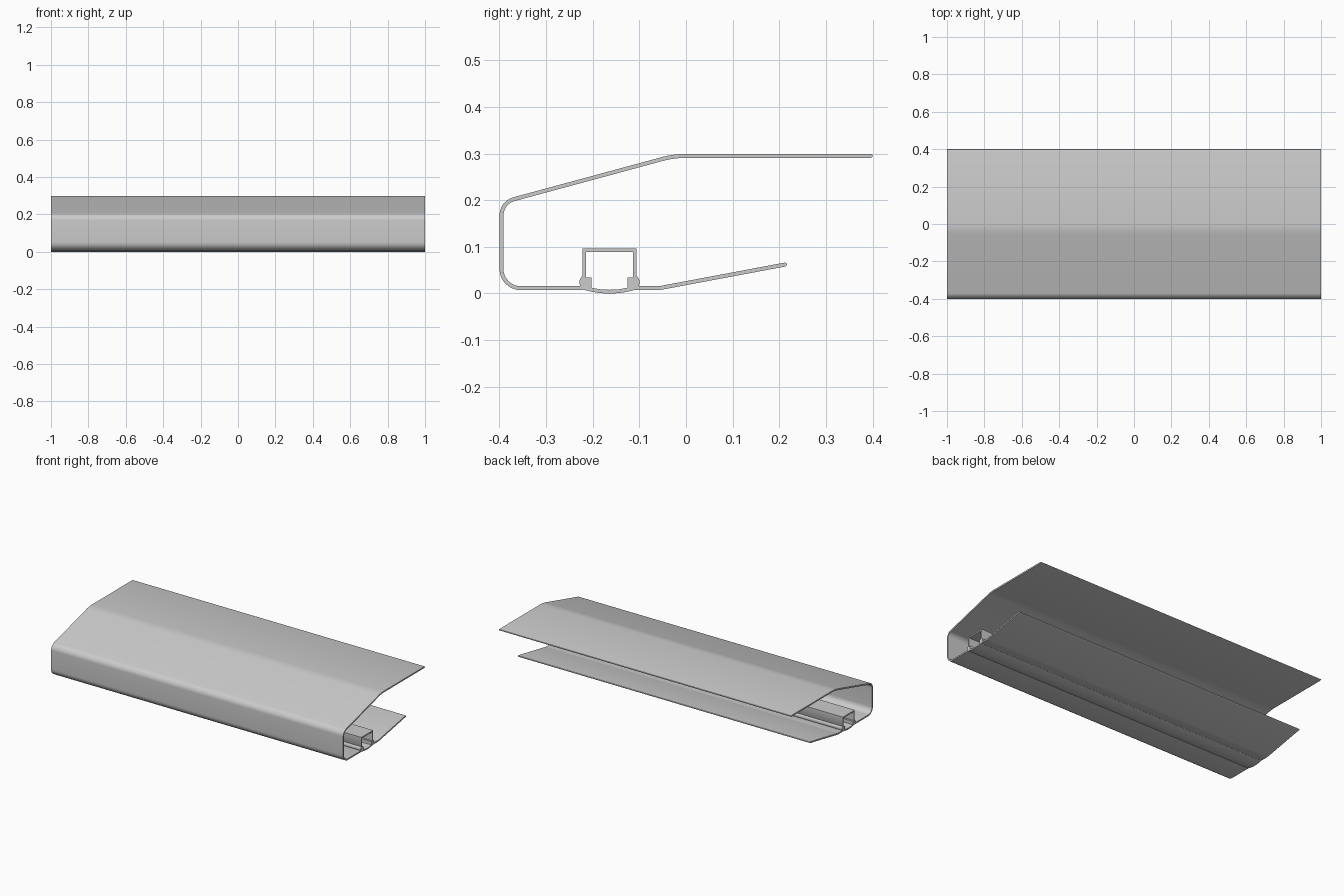
import bpy, math
from mathutils import Vector, Matrix

if "Cube" in bpy.data.objects:
    bpy.data.objects.remove(bpy.data.objects["Cube"])

HALF = 1.0    # half length along x
T = 0.0085    # sheet thickness


def fillet(points, steps=10):
    """Round the corners of an open path; points are (y, z, radius)."""
    out = []
    for i, (y, z, r) in enumerate(points):
        p = Vector((y, z))
        if r == 0 or i in (0, len(points) - 1):
            out.append(p)
            continue
        a = (Vector(points[i - 1][:2]) - p).normalized()
        b = (Vector(points[i + 1][:2]) - p).normalized()
        half = a.angle(b) / 2
        c = p + (a + b).normalized() * r / math.sin(half)
        start = p + a * r / math.tan(half) - c
        turn = math.pi - 2 * half
        if start.x * b.y - start.y * b.x < 0:
            turn = -turn
        for k in range(steps + 1):
            out.append(c + Matrix.Rotation(turn * k / steps, 2) @ start)
    return out


def ribbon(path, t=T):
    """Closed outline of a sheet with rounded free ends."""
    left, right = [], []
    n = len(path)
    for i, p in enumerate(path):
        d1 = (path[min(i + 1, n - 1)] - path[min(i, n - 2)]).normalized()
        d0 = (path[max(i, 1)] - path[max(i - 1, 0)]).normalized()
        d = (d0 + d1).normalized()
        nrm = Vector((-d.y, d.x)) * (t / 2 / max(d.dot(d1), 0.3))
        left.append(p + nrm)
        right.append(p - nrm)

    def cap(center, edge):
        return [center + Matrix.Rotation(-math.pi * k / 6, 2) @ (edge - center) for k in range(1, 6)]
    return left + cap(path[-1], left[-1]) + right[::-1] + cap(path[0], right[0])


def extrude(name, loops):
    """Extrude filled y-z outlines (extra loops are holes) along x."""
    cu = bpy.data.curves.new(name, 'CURVE')
    cu.dimensions = '2D'
    cu.fill_mode = 'BOTH'
    cu.extrude = HALF
    for loop in loops:
        s = cu.splines.new('POLY')
        s.points.add(len(loop) - 1)
        for q, p in zip(s.points, loop):
            q.co = (p[0], p[1], 0, 1)
        s.use_cyclic_u = True
    tmp = bpy.data.objects.new(name + "_curve", cu)
    bpy.context.collection.objects.link(tmp)
    mesh = bpy.data.meshes.new_from_object(tmp.evaluated_get(bpy.context.evaluated_depsgraph_get()))
    bpy.data.objects.remove(tmp)
    mesh.transform(Matrix(((0, 0, 1, 0), (1, 0, 0, 0), (0, 1, 0, 0), (0, 0, 0, 1))))
    ob = bpy.data.objects.new(name, mesh)
    bpy.context.collection.objects.link(ob)
    bpy.ops.object.select_all(action='DESELECT')
    ob.select_set(True)
    bpy.context.view_layer.objects.active = ob
    bpy.ops.object.mode_set(mode='EDIT')
    bpy.ops.mesh.select_all(action='SELECT')
    bpy.ops.mesh.remove_doubles(threshold=1e-5)
    bpy.ops.mesh.normals_make_consistent(inside=False)
    bpy.ops.object.mode_set(mode='OBJECT')
    bpy.ops.object.shade_smooth_by_angle(angle=math.radians(35))
    return ob


# Curved outer shell: top sheet, nose and bottom lip
extrude("outer_shell", [ribbon(fillet([
    (0.396, 0.295, 0), (-0.026, 0.295, 0.2), (-0.3955, 0.195, 0.036),
    (-0.3955, 0.0115, 0.041), (-0.222, 0.0115, 0)]))])

# Rear lower flap
extrude("lower_flap", [ribbon(fillet([
    (-0.108, 0.0115, 0), (-0.057, 0.0115, 0.04), (0.212, 0.062, 0)]))])

# Hollow channel with beaded feet and bowed floor, half profile mirrored
MID = -0.164
bead = [(0.050 + 0.0145 * math.cos(a), 0.024 + 0.016 * math.sin(a))
        for a in (math.radians(60 - 15 * k) for k in range(9))]
floor = [(0.055 * (1 - k / 8), 0.008 * (1 - k / 8) ** 2) for k in range(9)]
outer = [(0, 0.0965), (0.058, 0.0965), (0.058, 0.039)] + bead + floor
inner = [(0, 0.0885), (0.0505, 0.0885), (0.0505, 0.034), (0.039, 0.034),
         (0.039, 0.0125), (0.02, 0.009), (0, 0.008)]


def mirror(half):
    return [(MID + y, z) for y, z in half] + [(MID - y, z) for y, z in half[-2:0:-1]]


extrude("inner_channel", [mirror(outer), mirror(inner)])
